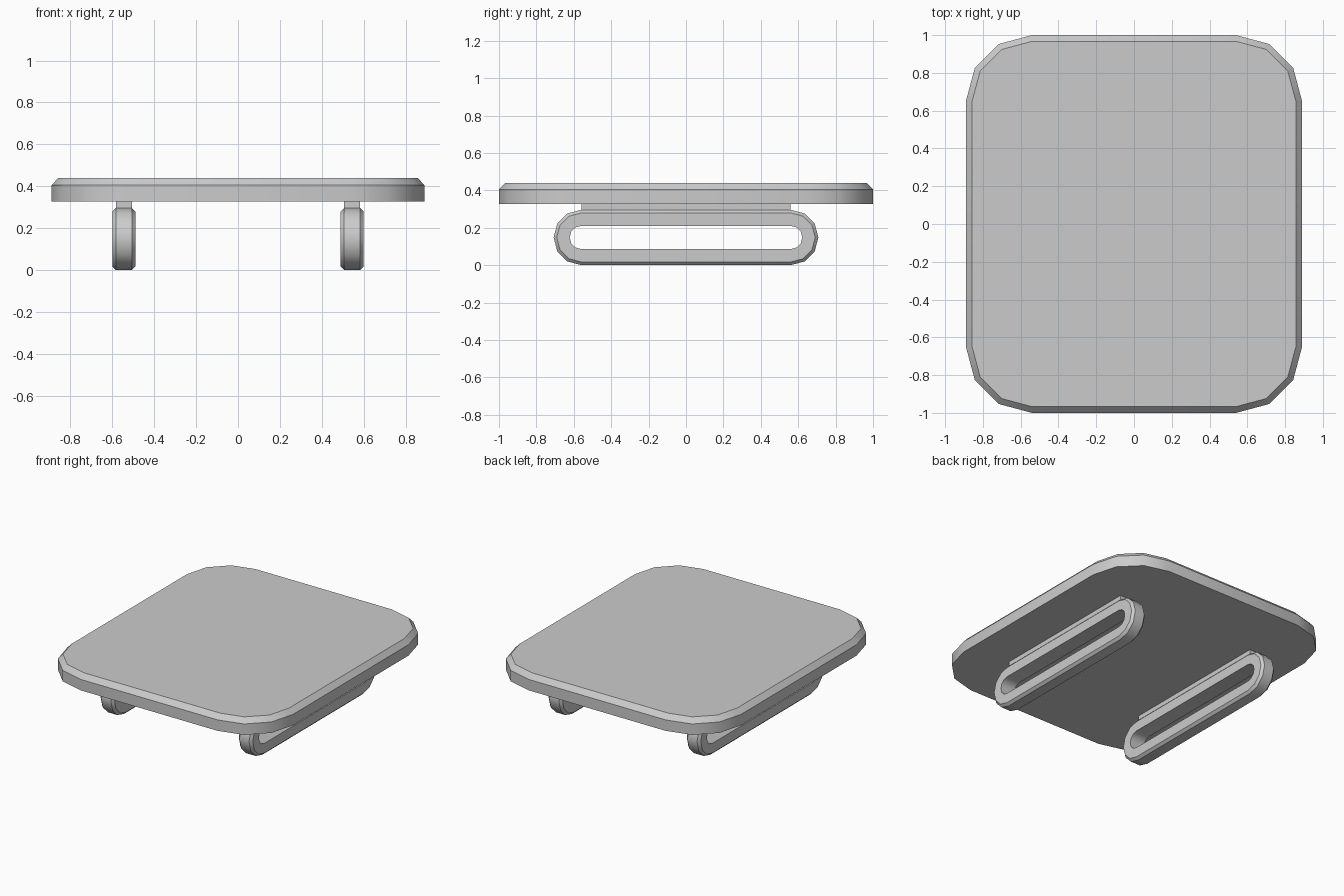
import bpy, bmesh, math

if "Cube" in bpy.data.objects:
    bpy.data.objects.remove(bpy.data.objects["Cube"])

SEG = 3  # segments per rounded quarter


def outline(cx, cy, r):
    """Rounded rectangle: corner centres at (+-cx, +-cy), corner radius r."""
    pts = []
    for q, (sx, sy) in enumerate([(1, 1), (-1, 1), (-1, -1), (1, -1)]):
        for i in range(SEG + 1):
            a = math.pi / 2 * (q + i / SEG)
            pts.append((sx * cx + r * math.cos(a), sy * cy + r * math.sin(a)))
    return pts


def build(name, rings, closed=False):
    """Skin a stack of equal-length point rings; cap the ends or close into a loop."""
    bm = bmesh.new()
    vs = [[bm.verts.new(p) for p in ring] for ring in rings]
    n = len(vs[0])
    pairs = list(zip(vs, vs[1:])) + ([(vs[-1], vs[0])] if closed else [])
    for a, b in pairs:
        for i in range(n):
            j = (i + 1) % n
            bm.faces.new((a[i], a[j], b[j], b[i]))
    if not closed:
        bm.faces.new(vs[0])
        bm.faces.new(vs[-1])
    bmesh.ops.remove_doubles(bm, verts=bm.verts, dist=1e-5)
    bmesh.ops.recalc_face_normals(bm, faces=bm.faces)
    me = bpy.data.meshes.new(name)
    bm.to_mesh(me)
    bm.free()
    ob = bpy.data.objects.new(name, me)
    bpy.context.collection.objects.link(ob)
    bpy.ops.object.select_all(action='DESELECT')
    ob.select_set(True)
    bpy.context.view_layer.objects.active = ob
    bpy.ops.object.shade_smooth_by_angle(angle=math.radians(35))
    return ob


# Top plate with rounded corners and chamfered upper rim
build("top_plate", [[(x, y, z) for x, y in outline(0.54, 0.65, r)]
                    for r, z in [(0.35, 0.327), (0.35, 0.405), (0.317, 0.44)]])

# Pair of slotted runner loops, each joined to the plate by a spacer strip
LEG_X, HALF_W, CHAMFER = 0.545, 0.055, 0.017
for side, s in (("left", -1), ("right", 1)):
    section = [(-HALF_W, 0.062), (-HALF_W, 0.148 - CHAMFER), (-HALF_W + CHAMFER, 0.148),
               (HALF_W - CHAMFER, 0.148), (HALF_W, 0.148 - CHAMFER), (HALF_W, 0.062)]
    rings = [[(s * LEG_X + dx, y, 0.148 + z) for y, z in outline(0.56, 0.0, r + 1e-9)]
             for dx, r in section]
    build(side + "_runner_loop", rings, closed=True)

    strip = [(-0.038, -0.56), (0.038, -0.56), (0.038, 0.56), (-0.038, 0.56)]
    build(side + "_spacer_strip",
          [[(s * LEG_X + x, y, z) for x, y in strip] for z in (0.294, 0.329)])
